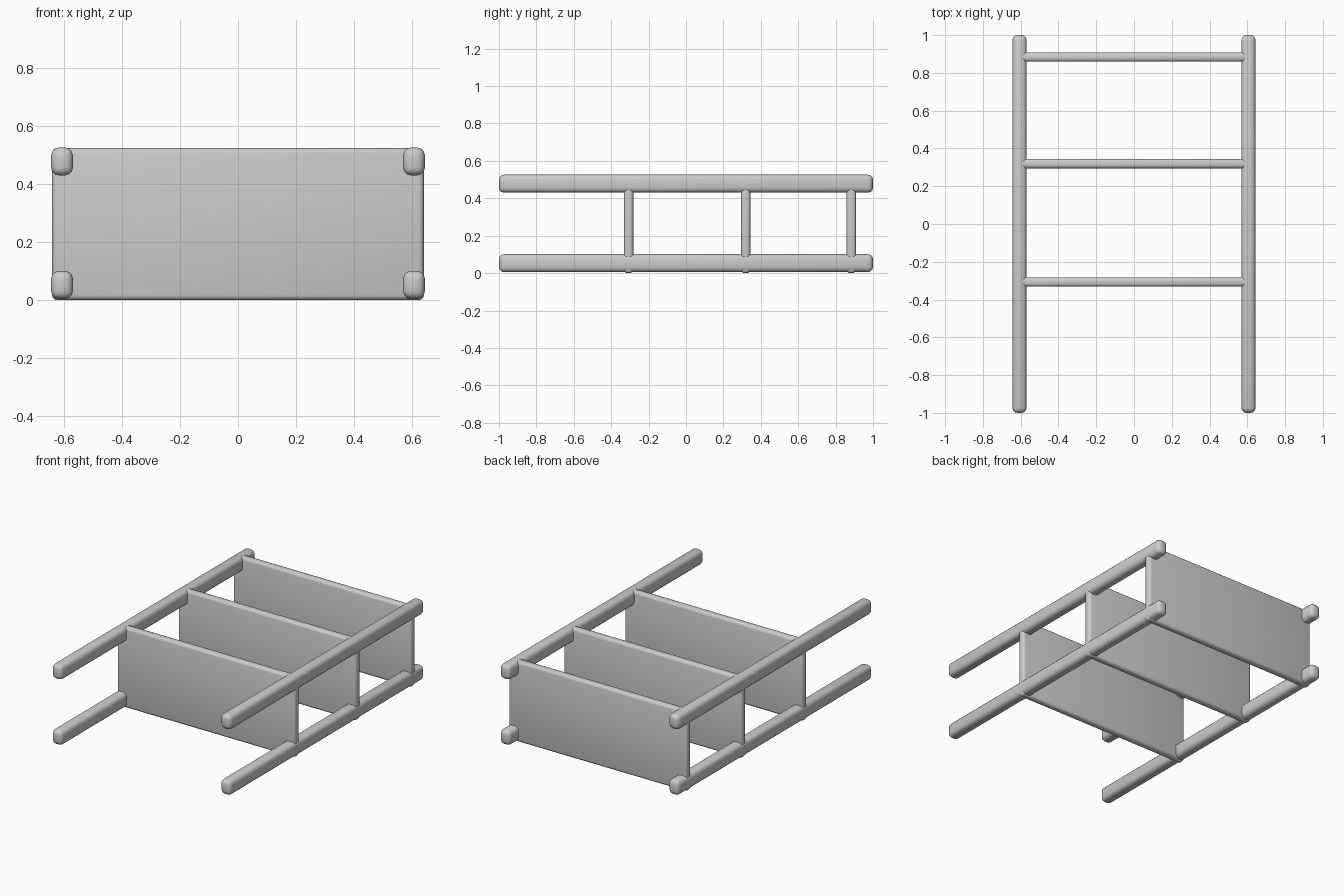
import bpy

cube = bpy.data.objects.get("Cube")
if cube:
    bpy.data.objects.remove(cube, do_unlink=True)

grey = bpy.data.materials.new("light_grey")
grey.use_nodes = True
grey.diffuse_color = (0.6, 0.6, 0.6, 1)
grey.node_tree.nodes["Principled BSDF"].inputs["Base Color"].default_value = (0.6, 0.6, 0.6, 1)


def rounded_box(name, center, size, radius):
    """Box with softly rounded edges and smooth shading."""
    bpy.ops.mesh.primitive_cube_add(size=1, location=center)
    ob = bpy.context.object
    ob.name = name
    ob.scale = size
    bpy.ops.object.transform_apply(location=False, rotation=False, scale=True)
    bevel = ob.modifiers.new("rounding", "BEVEL")
    bevel.width = radius
    bevel.segments = 3
    bpy.ops.object.modifier_apply(modifier=bevel.name)
    bpy.ops.object.shade_smooth_by_angle()
    ob.data.materials.append(grey)
    return ob


# Four long rails, one at each corner
for side, x in (("left", 0.606), ("right", -0.606)):
    for level, z in (("lower", 0.053), ("upper", 0.478)):
        rounded_box(f"{side}_{level}_rail", (x, 0, z), (0.075, 2.0, 0.096), 0.027)

# Three upright panels spanning the rails
for name, y in (("front", -0.307), ("middle", 0.319), ("back", 0.884)):
    rounded_box(f"{name}_shelf", (0, y, 0.262), (1.28, 0.05, 0.524), 0.018)
